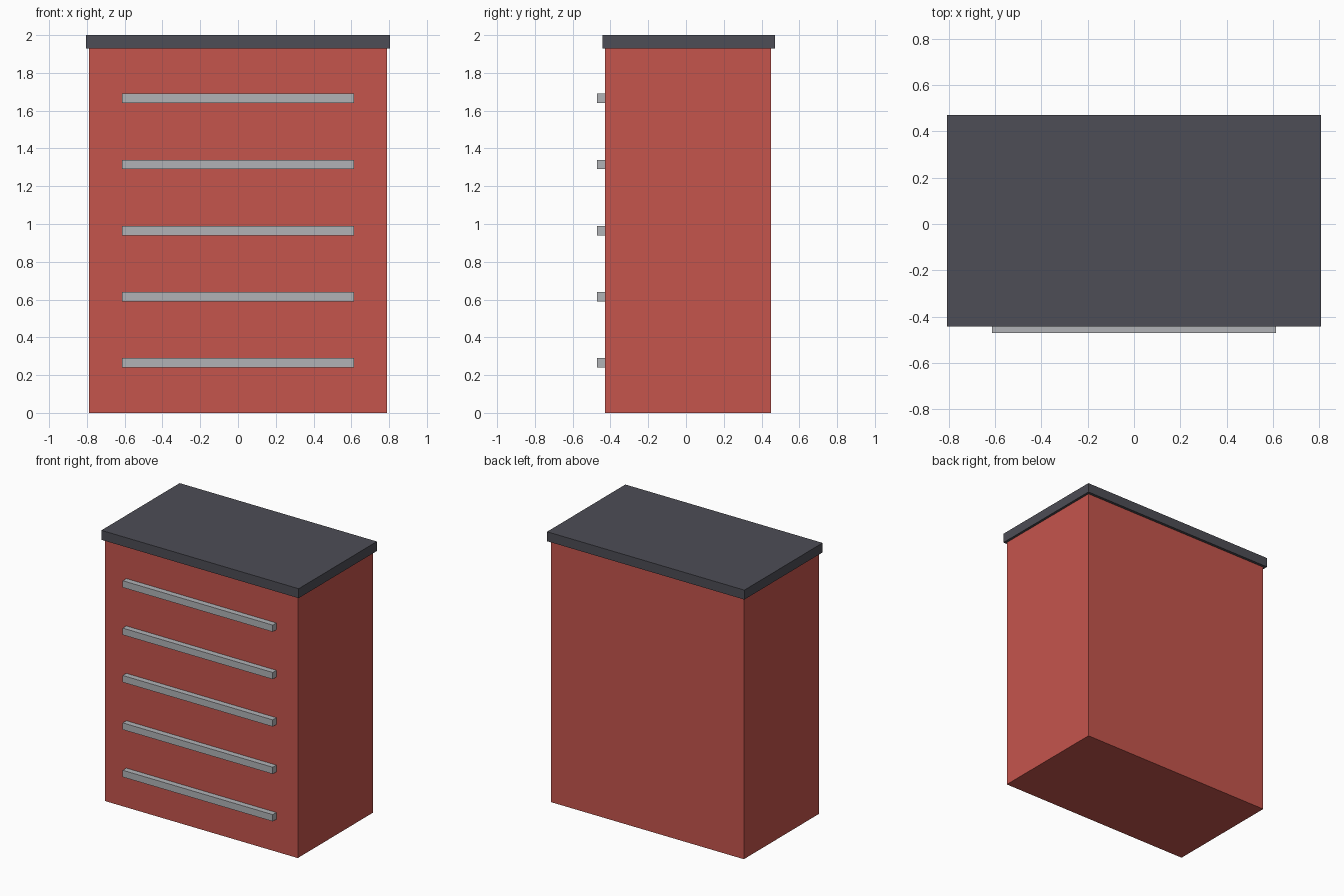
import bpy

cube = bpy.data.objects.get("Cube")
if cube:
    bpy.data.objects.remove(cube, do_unlink=True)


def material(name, rgb):
    mat = bpy.data.materials.new(name)
    mat.use_nodes = True
    color = (*rgb, 1.0)
    mat.diffuse_color = color
    mat.node_tree.nodes["Principled BSDF"].inputs["Base Color"].default_value = color
    return mat


def box(name, low, high, mat):
    """Add a box spanning two opposite corners."""
    center = [(a + b) / 2 for a, b in zip(low, high)]
    bpy.ops.mesh.primitive_cube_add(size=1, location=center)
    obj = bpy.context.object
    obj.name = name
    obj.scale = [b - a for a, b in zip(low, high)]
    bpy.ops.object.transform_apply(location=False, rotation=False, scale=True)
    obj.data.materials.append(mat)
    return obj


red = material("red_paint", (0.56, 0.09, 0.073))
dark = material("dark_grey_top", (0.075, 0.075, 0.092))
metal = material("light_grey_metal", (0.44, 0.45, 0.47))

# Cabinet body and overhanging worktop
FRONT, BODY_TOP = -0.428, 1.93
box("cabinet_body", (-0.788, FRONT, 0), (0.788, 0.45, BODY_TOP), red)
box("worktop", (-0.806, -0.443, BODY_TOP), (0.806, 0.47, 2), dark)

# One bar handle per drawer, evenly spaced
for i in range(5):
    z = 0.265 + i * 0.35
    box(f"drawer_handle_{i + 1}", (-0.613, -0.47, z - 0.025), (0.613, FRONT, z + 0.025), metal)
